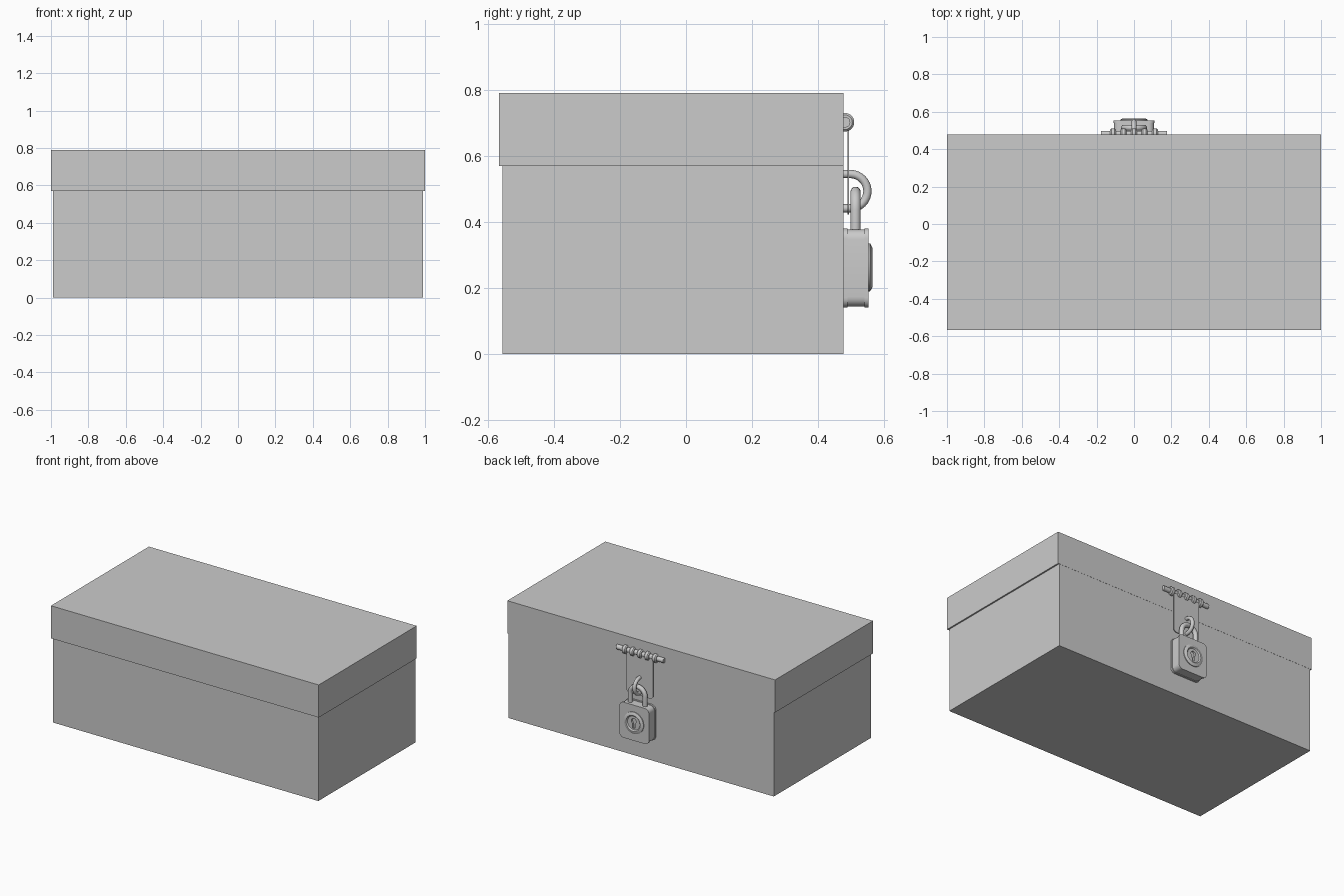
import bpy, bmesh, math
from mathutils import Vector

if "Cube" in bpy.data.objects:
    bpy.data.objects.remove(bpy.data.objects["Cube"])

grey = bpy.data.materials.new("plain grey")
grey.diffuse_color = (0.6, 0.6, 0.6, 1)
grey.use_nodes = True
grey.node_tree.nodes["Principled BSDF"].inputs["Base Color"].default_value = grey.diffuse_color


def finish(name, bm, smooth=False):
    bmesh.ops.recalc_face_normals(bm, faces=bm.faces)
    me = bpy.data.meshes.new(name)
    bm.to_mesh(me)
    bm.free()
    ob = bpy.data.objects.new(name, me)
    bpy.context.collection.objects.link(ob)
    me.materials.append(grey)
    if smooth:
        bpy.ops.object.select_all(action='DESELECT')
        ob.select_set(True)
        bpy.context.view_layer.objects.active = ob
        bpy.ops.object.shade_smooth_by_angle(angle=math.radians(35))
    return ob


def plate(name, pts, y0, y1, smooth=True):
    """Extrude an (x, z) outline from y0 to y1."""
    bm = bmesh.new()
    f = bm.faces.new([bm.verts.new((x, y0, z)) for x, z in pts])
    r = bmesh.ops.extrude_face_region(bm, geom=[f])
    for v in r['geom']:
        if isinstance(v, bmesh.types.BMVert):
            v.co.y = y1
    return finish(name, bm, smooth)


def rounded(x0, x1, z0, z1, r, n=6):
    pts = []
    for k, (cx, cz) in enumerate([(x1 - r, z1 - r), (x0 + r, z1 - r),
                                  (x0 + r, z0 + r), (x1 - r, z0 + r)]):
        for i in range(n + 1):
            a = math.pi / 2 * (k + i / n)
            pts.append((cx + r * math.cos(a), cz + r * math.sin(a)))
    return pts


def box(name, x, y0, y1, z0, z1):
    return plate(name, [(-x, z0), (x, z0), (x, z1), (-x, z1)], y0, y1, False)


def lathe(name, prof, origin, axis, n=28):
    """Spin (radius, offset) points around the x or y axis."""
    bm = bmesh.new()
    rings = []
    for r, h in prof:
        ring = []
        for i in range(n):
            a = 2 * math.pi * i / n
            c, s = r * math.cos(a), r * math.sin(a)
            p = Vector((h, c, s)) if axis == 'x' else Vector((c, h, s))
            ring.append(bm.verts.new(p + Vector(origin)))
        rings.append(ring)
    for a, b in zip(rings, rings[1:]):
        for i in range(n):
            bm.faces.new((a[i], a[(i + 1) % n], b[(i + 1) % n], b[i]))
    bm.faces.new(rings[0])
    bm.faces.new(rings[-1])
    return finish(name, bm, True)


def tube(name, path, side, rad, n=14):
    """Sweep a circle along a flat path; side is the normal of its plane."""
    bm = bmesh.new()
    path, side, rings = [Vector(p) for p in path], Vector(side), []
    for i, p in enumerate(path):
        t = (path[min(i + 1, len(path) - 1)] - path[max(i - 1, 0)]).normalized()
        u = t.cross(side)
        rings.append([bm.verts.new(p + rad * (math.cos(2 * math.pi * k / n) * u +
                      math.sin(2 * math.pi * k / n) * side)) for k in range(n)])
    for a, b in zip(rings, rings[1:]):
        for k in range(n):
            bm.faces.new((a[k], a[(k + 1) % n], b[(k + 1) % n], b[k]))
    bm.faces.new(rings[0])
    bm.faces.new(rings[-1])
    return finish(name, bm, True)


# chest: body and overhanging lid
box("chest_body", 0.99, -0.557, 0.477, 0.0, 0.575)
box("chest_lid", 1.0, -0.567, 0.478, 0.57, 0.79)

# hinge pin with collars
HY, HZ = 0.482, 0.702
lathe("hinge_pin", [(0.016, -0.176), (0.016, 0.176)], (0, HY, HZ), 'x')
for i in range(5):
    x = (i - 2) * 0.056
    lathe("hinge_collar", [(0.022, x - 0.015), (0.028, x - 0.009),
                           (0.028, x + 0.009), (0.022, x + 0.015)], (0, HY, HZ), 'x')

# hasp plate hanging from the hinge
plate("hasp_plate", rounded(-0.1, 0.1, 0.423, 0.70, 0.025), 0.489, 0.494)

# staple: U-shaped loop through the hasp
arc = [math.pi * (i / 16 - 0.5) for i in range(17)]
path = [(0, 0.47, 0.441)] + [(0, 0.498 + 0.052 * math.cos(a), 0.493 + 0.052 * math.sin(a))
                             for a in arc] + [(0, 0.47, 0.545)]
tube("staple", path, (1, 0, 0), 0.0125)

# padlock shackle
path = [(0.055, 0.514, 0.37)] + [(0.055 * math.cos(a + math.pi / 2), 0.514,
        0.436 + 0.055 * math.sin(a + math.pi / 2)) for a in arc] + [(-0.055, 0.514, 0.37)]
tube("shackle", path, (0, 1, 0), 0.0155)

# padlock case: two outer plates around a slightly inset core
plate("padlock_back", rounded(-0.11, 0.11, 0.14, 0.38, 0.03), 0.478, 0.490)
plate("padlock_core", rounded(-0.107, 0.107, 0.143, 0.377, 0.03), 0.489, 0.542)
plate("padlock_front", rounded(-0.11, 0.11, 0.14, 0.38, 0.03), 0.541, 0.553)

# lock cylinder with raised rim and sunk keyhole
LZ = 0.262
lock = lathe("lock_cylinder", [(0.073, 0.55), (0.073, 0.558), (0.060, 0.565), (0.053, 0.565),
                               (0.046, 0.558)], (0, 0, LZ), 'y')
key = [(0.018 * math.cos(math.radians(a)), LZ + 0.012 + 0.018 * math.sin(math.radians(a)))
       for a in range(-60, 241, 20)]
key += [(-0.008, LZ - 0.036), (0.008, LZ - 0.036)]
for target in (lock, bpy.data.objects["padlock_front"]):
    if target is lock:
        cutter = plate("keyhole_cutter", key, 0.545, 0.58, False)
        cutter.hide_render = True
        cutter.hide_viewport = True
    m = target.modifiers.new("keyhole", 'BOOLEAN')
    m.operation = 'DIFFERENCE'
    m.solver = 'EXACT'
    m.object = cutter
